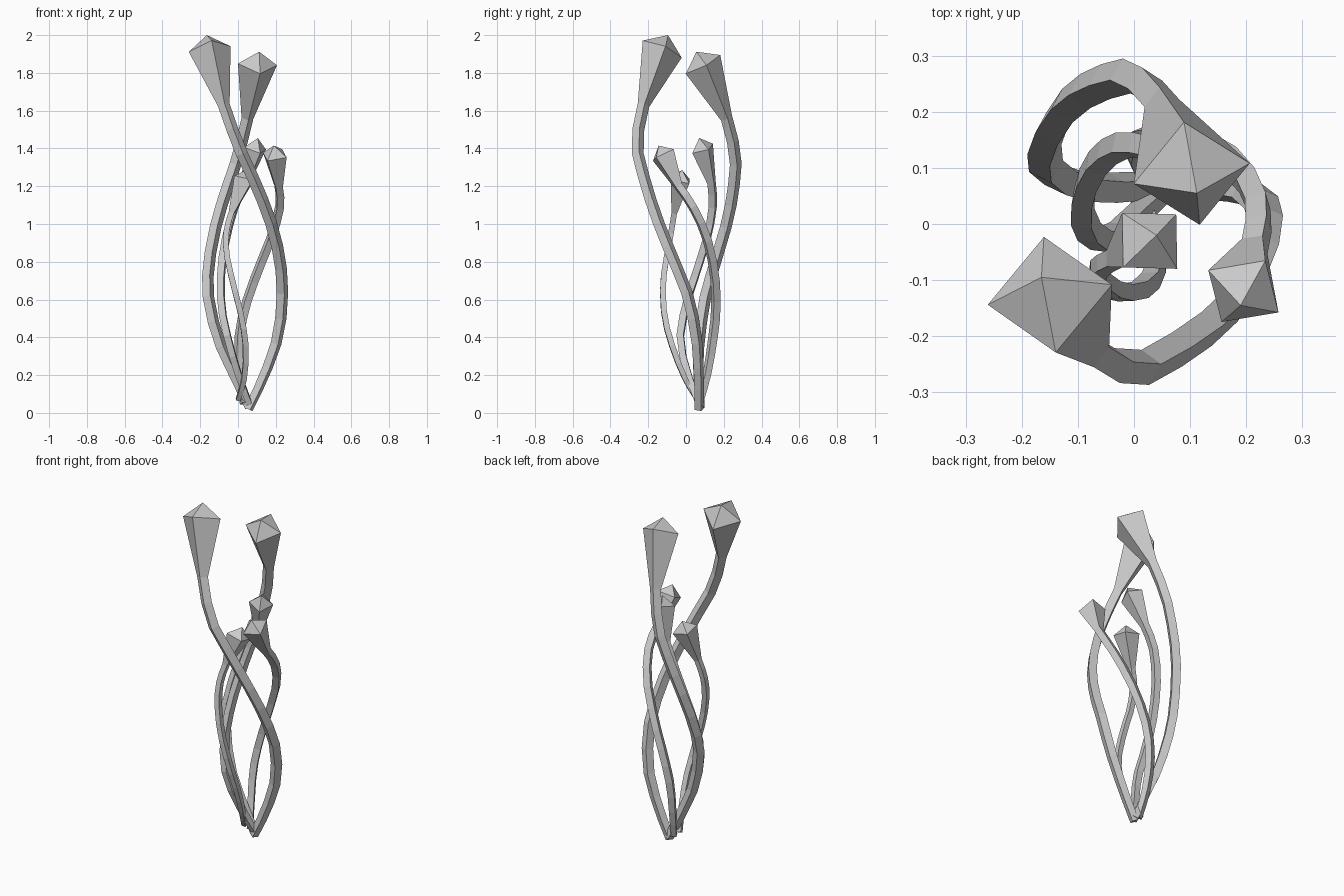
import bpy, bmesh
from mathutils import Vector as V

if "Cube" in bpy.data.objects:
    bpy.data.objects.remove(bpy.data.objects["Cube"])


def catmull(pts, n):
    """Evenly stepped smooth path through a few control points."""
    p = [2 * pts[0] - pts[1]] + pts + [2 * pts[-1] - pts[-2]]
    out = []
    for i in range(n + 1):
        t = i / n * (len(pts) - 1)
        k = min(int(t), len(pts) - 2)
        t -= k
        a, b, c, d = p[k:k + 4]
        out.append(0.5 * (2 * b + (c - a) * t + (2 * a - 5 * b + 4 * c - d) * t * t
                          + (3 * b - a - 3 * c + d) * t ** 3))
    return out


def stem(name, path, r, head, head_r, tip, side, rings=13):
    """Square twisting stem flaring into a four-sided bud with a pointed cap."""
    pts = catmull([V(p) for p in path], rings)
    centers = pts + [V(head)]
    n = len(centers)
    tangents = []
    for i in range(n):
        a, b = centers[max(i - 1, 0)], centers[min(i + 1, n - 1)]
        tangents.append((b - a).normalized())
    tangents[-1] = (V(tip) - V(head)).normalized()
    # carry the bud orientation down the stem without twist
    bm = bmesh.new()
    u = V(side)
    loops = []
    for i in reversed(range(n)):
        t = tangents[i]
        u = (u - t * u.dot(t)).normalized()
        w = t.cross(u)
        rad = head_r if i == n - 1 else r * (0.8 + 0.2 * min(i / 4, 1))
        loops.append([bm.verts.new(centers[i] + rad * d) for d in (u, w, -u, -w)])
    for a, b in zip(loops, loops[1:]):
        for k in range(4):
            bm.faces.new((a[k], b[k], b[(k + 1) % 4], a[(k + 1) % 4]))
    bm.faces.new(loops[-1])
    apex = bm.verts.new(tip)
    for k in range(4):
        bm.faces.new((loops[0][k], loops[0][(k + 1) % 4], apex))
    bmesh.ops.recalc_face_normals(bm, faces=bm.faces)
    me = bpy.data.meshes.new(name)
    bm.to_mesh(me)
    bm.free()
    bpy.context.collection.objects.link(bpy.data.objects.new(name, me))


# two tall stems
stem("tall_stem_front",
     [(.055, .07, .02), (.14, .068, .2), (.21, .055, .4), (.235, .01, .62), (.22, -.07, .82),
      (.17, -.15, 1.02), (.09, -.215, 1.22), (0, -.26, 1.42), (-.075, -.225, 1.63)],
     .032, (-.15, -.126, 1.926), .113, (-.165, -.095, 2.0), (-.22, -.04, -.04))
stem("tall_stem_back",
     [(.06, .075, .03), (-.02, .065, .2), (-.1, .07, .38), (-.155, .1, .6), (-.155, .15, .78),
      (-.115, .215, 1.0), (-.06, .25, 1.18), (0, .262, 1.36), (.05, .215, 1.56)],
     .032, (.103, .09, 1.845), .105, (.112, .055, 1.912), (.205, .045, -.025))

# two medium stems
stem("medium_stem_right",
     [(.03, .07, .05), (.01, .11, .2), (.005, .14, .38), (.035, .158, .55), (.1, .15, .74),
      (.18, .105, .94), (.222, .03, 1.1), (.215, -.04, 1.2)],
     .027, (.195, -.12, 1.365), .074, (.19, -.145, 1.415), (.13, -.09, -.005))
stem("medium_stem_left",
     [(.06, .065, .05), (.01, .02, .18), (-.05, -.03, .38), (-.088, 0, .57), (-.088, .06, .76),
      (-.06, .115, .94), (-.015, .142, 1.1), (.04, .135, 1.22)],
     .026, (.09, .088, 1.4), .066, (.105, .07, 1.455), (.1, .05, 0))

# short central stem
stem("short_stem",
     [(0, .06, .07), (.03, 0, .17), (.042, -.065, .33), (.02, -.112, .5), (-.025, -.122, .68),
      (-.06, -.1, .84), (-.062, -.078, .96), (-.035, -.062, 1.06)],
     .021, (.028, -.03, 1.235), .07, (.04, -.02, 1.285), (.06, -.06, 0))
